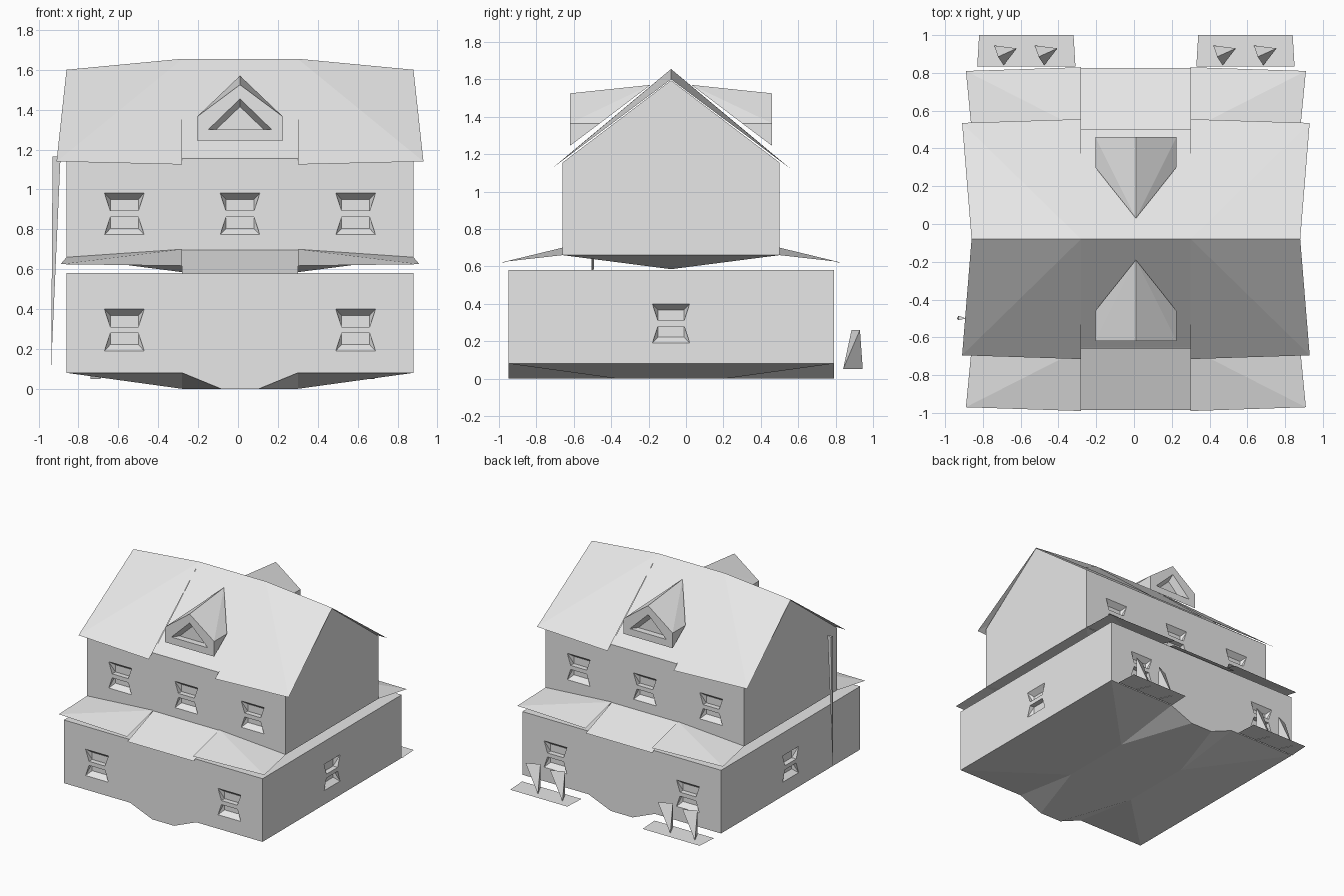
import bpy, bmesh
from mathutils import Vector

if "Cube" in bpy.data.objects:
    bpy.data.objects.remove(bpy.data.objects["Cube"])

CENTRE = Vector((0.01, -0.08, 0))      # the house is symmetric about this point

plaster = bpy.data.materials.new("plain_grey")
plaster.use_nodes = True
plaster.diffuse_color = (0.8, 0.8, 0.8, 1)
plaster.node_tree.nodes["Principled BSDF"].inputs["Base Color"].default_value = (0.8, 0.8, 0.8, 1)


def finish(name, bm):
    mesh = bpy.data.meshes.new(name)
    bm.to_mesh(mesh)
    bm.free()
    mesh.materials.append(plaster)
    ob = bpy.data.objects.new(name, mesh)
    bpy.context.scene.collection.objects.link(ob)
    return ob


def add_hull(bm, points):
    verts = [bm.verts.new(CENTRE + Vector(p)) for p in points]
    bmesh.ops.convex_hull(bm, input=verts)


def hull(name, points):
    bm = bmesh.new()
    add_hull(bm, points)
    bmesh.ops.recalc_face_normals(bm, faces=bm.faces)
    bmesh.ops.dissolve_limit(bm, angle_limit=0.01, verts=bm.verts, edges=bm.edges)
    return finish(name, bm)


def flip(points, sx, sy):
    return [(x * sx, y * sy, z) for x, y, z in points]


def mirrored(polys, signs_x=(1, -1), signs_y=(1, -1)):
    bm = bmesh.new()
    for sx in signs_x:
        for sy in signs_y:
            for poly in polys:
                bm.faces.new([bm.verts.new(CENTRE + Vector(p)) for p in flip(poly, sx, sy)])
    bmesh.ops.remove_doubles(bm, verts=bm.verts, dist=0.0005)
    return bm


def sheet(name, polys, **signs):
    bm = mirrored(polys, **signs)
    bm.normal_update()
    for f in bm.faces:
        if f.normal.z < 0:
            f.normal_flip()
    return finish(name, bm)


def carve(ob, cutter_bm):
    bmesh.ops.recalc_face_normals(cutter_bm, faces=cutter_bm.faces)
    cutter = finish("recess_cutter", cutter_bm)
    cutter.hide_render = True
    mod = ob.modifiers.new("recesses", 'BOOLEAN')
    mod.operation, mod.solver, mod.object = 'DIFFERENCE', 'EXACT', cutter
    bpy.context.view_layer.objects.active = ob
    bpy.ops.object.modifier_apply(modifier=mod.name)
    bpy.data.objects.remove(cutter)


def window(bm, place, base):
    """Two flared sash recesses; place maps (across, depth, z) to the wall."""
    for direction in (1, -1):
        mid = base + 0.105
        near, pane, far = (mid + direction * d for d in (0.016, 0.073, 0.105))
        rim = [(-0.1, -0.001, far), (0.1, -0.001, far), (-0.07, -0.001, near), (0.07, -0.001, near)]
        back = [(s * 0.07, 0.04, z) for s in (-1, 1) for z in (near, pane)]
        add_hull(bm, [place(*p) for p in rim + back])


# Lower storey with its sagging underside, built as a mirrored quarter
W, T, F, B, H = 0.87, 0.29, -0.87, 0.08, 0.58
corner, third, inner = (W, F, B), (T, F, B), (T, -T, 0)
dip, dip_mid = (0.095, F, 0), (0, F, 0)
bm = mirrored([
    [dip_mid, dip, third, corner, (W, F, H), (0, F, H)],
    [corner, (W, 0, B), (W, 0, H), (W, F, H)],
    [(0, F, H), (W, F, H), (W, 0, H), (0, 0, H)],
    [(0, -T, 0), inner, (T, 0, 0), (0, 0, 0)],
    [corner, (W, 0, B), (T, 0, 0), inner],
    [corner, third, inner],
    [third, dip, inner],
    [dip_mid, dip, inner, (0, -T, 0)],
])
bmesh.ops.recalc_face_normals(bm, faces=bm.faces)
bmesh.ops.dissolve_limit(bm, angle_limit=0.005, verts=bm.verts, edges=bm.edges)
lower_storey = finish("lower_storey", bm)

# Upper storey: gabled block with a hipped underside
D = 0.58
upper_storey = hull("upper_storey", [
    p for sx in (1, -1) for sy in (1, -1) for p in flip(
        [(W, D, 0.66), (W, D, 1.155)], sx, sy)]
    + [(sx * x, 0, z) for sx in (1, -1) for x, z in ((T, 0.585), (W, 1.595))])

# Window recesses
cut_low, cut_high = bmesh.new(), bmesh.new()
for s in (1, -1):
    for x in (-D, 0, D):
        if x:
            window(cut_low, lambda u, d, z: (x + u, s * (W - d), z), 0.19)
        window(cut_high, lambda u, d, z: (x + u, s * (D - d), z), 0.772)
    window(cut_low, lambda u, d, z: (s * (W - d), u, z), 0.19)
carve(lower_storey, cut_low)
carve(upper_storey, cut_high)

# Main roof: bent ridge, eaves notched in the middle
ridge_in, ridge_out = (T, 0, 1.655), (W, 0, 1.6)
eave_in, eave_out = (T, -0.635, 1.125), (0.92, -0.615, 1.14)
sheet("main_roof", [
    [(0, 0, 1.655), ridge_in, (T, -0.575, 1.165), (0, -0.575, 1.165)],
    [ridge_in, eave_out, eave_in],
    [ridge_in, ridge_out, eave_out],
])

# Skirt roofs over the lower storey
top_in, top_out = (T, -D, 0.7), (W, -D, 0.66)
low_in, low_out = (T, -0.91, 0.617), (0.9, -0.89, 0.625)
sheet("skirt_roof_sides", [[top_in, top_out, low_out], [top_in, low_out, low_in]])
sheet("skirt_roof_middle", [[(-T, -0.57, 0.7), (T, -0.57, 0.7), (T, -0.905, 0.577), (-T, -0.905, 0.577)]],
      signs_x=(1,))

# Dormers with a triangular recess
for s, name in ((1, "front_dormer"), (-1, "back_dormer")):
    points = [(0, -0.54, 1.525), (0, -0.11, 1.57)]
    for e in (-0.215, 0.215):
        points += [(e, -0.54, 1.245), (e, -0.54, 1.365), (e, -0.38, 1.365)]
    dormer = hull(name, flip(points, 1, s))
    cut = bmesh.new()
    add_hull(cut, flip([(-0.16, -0.541, 1.3), (0.16, -0.541, 1.3), (0, -0.541, 1.455),
                        (-0.12, -0.49, 1.3), (0.12, -0.49, 1.3), (0, -0.49, 1.415)], 1, s))
    carve(dormer, cut)

# Garden beds behind the house with angular shrubs
sheet("garden_beds", [[(0.32, 0.915, 0.052), (0.84, 0.915, 0.052), (0.83, 1.08, 0.052), (0.33, 1.08, 0.052)]],
      signs_y=(1,))
for i, dx in enumerate((0, 0.215, 1.16, 1.375)):
    hull(f"shrub_{i + 1}", [(dx - 0.63, 1.01, 0.26), (dx - 0.73, 0.965, 0.26),
                            (dx - 0.7, 0.92, 0.05), (dx - 0.75, 1.025, 0.05)])

# Tapered drainpipe on the right side
hull("drainpipe", [(-0.94, -0.405, 1.165), (-0.9, -0.42, 1.165), (-0.94, -0.43, 1.165), (-0.947, -0.42, 0.11)])
